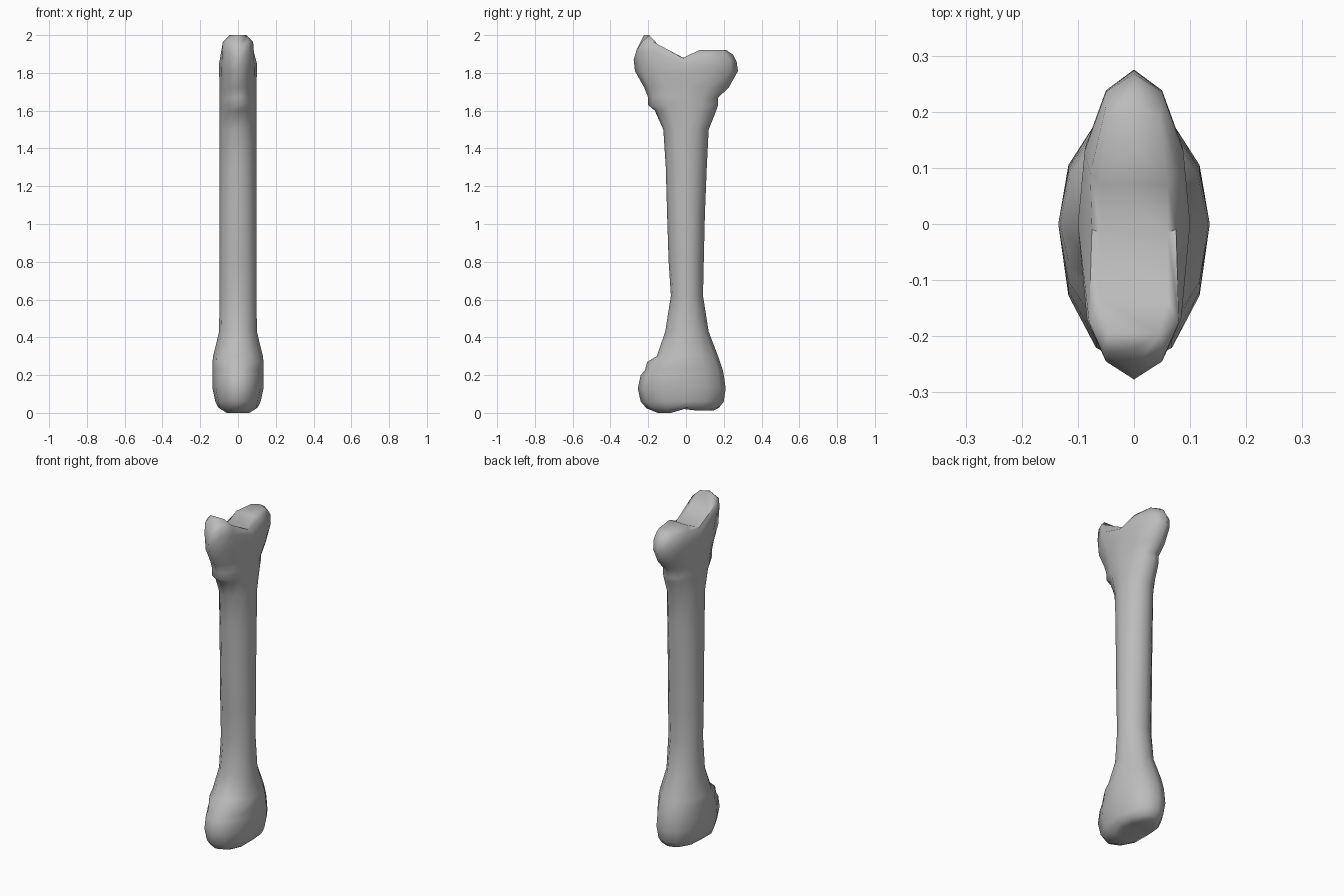
import bpy, bmesh, math

N = 12  # sides around the shaft

# Elliptical sections: height, front depth, back depth, half width
SECTIONS = [
    (0.06, 0.24, 0.20, 0.120), (0.13, 0.255, 0.21, 0.135),
    (0.20, 0.24, 0.20, 0.135), (0.225, 0.218, 0.195, 0.135),
    (0.27, 0.205, 0.18, 0.135), (0.30, 0.155, 0.17, 0.132),
    (0.43, 0.11, 0.12, 0.10), (0.62, 0.08, 0.09, 0.098),
    (0.80, 0.092, 0.094, 0.098), (1.05, 0.10, 0.10, 0.098),
    (1.30, 0.107, 0.11, 0.098), (1.50, 0.12, 0.12, 0.098),
    (1.60, 0.165, 0.16, 0.098), (1.63, 0.20, 0.17, 0.098),
    (1.67, 0.20, 0.17, 0.098), (1.72, 0.22, 0.225, 0.098),
    (1.81, 0.27, 0.275, 0.10),
]

# Shaped end rims, seven stations from front to back: half width, y, z
BOTTOM_LOWER = [(0, -.15, .0), (.04, -.13, .0), (.06, -.08, .0), (.065, -.01, .02),
                (.06, .06, .012), (.04, .12, .012), (0, .145, .012)]
BOTTOM_EDGE = [(0, -.21, .025), (.055, -.18, .022), (.095, -.105, .022), (.105, -.01, .03),
               (.095, .085, .027), (.055, .15, .025), (0, .175, .027)]
TOP_EDGE = [(0, -.277, 1.87), (.05, -.245, 1.91), (.084, -.17, 1.91), (.10, 0, 1.85),
            (.088, .13, 1.865), (.05, .235, 1.865), (0, .268, 1.86)]
TOP_UPPER = [(0, -.262, 1.92), (.055, -.232, 1.965), (.08, -.175, 1.965), (.075, -.01, 1.875),
             (.078, .09, 1.90), (.05, .21, 1.90), (0, .25, 1.895)]
TOP_RIM = [(0, -.222, 2.0), (.045, -.195, 2.0), (.06, -.135, 1.935), (.06, -.015, 1.88),
           (.06, .07, 1.92), (.045, .19, 1.92), (0, .215, 1.92)]


def ellipse(z, front, back, width):
    """Half of an ellipse, as stations from front to back."""
    pts = []
    for i in range(7):
        a = math.pi * i / 6
        c = -math.cos(a)
        pts.append((width * math.sin(a), c * (front if c < 0 else back), z))
    return pts


def ring(bm, half):
    """Mirror seven stations into a closed ring."""
    pts = half + [(-x, y, z) for x, y, z in half[5:0:-1]]
    return [bm.verts.new(p) for p in pts]


def cap(bm, r, up):
    """Close an end with strips running across the bone."""
    for i in range(6):
        quad = [r[i], r[i + 1], r[(N - i - 1) % N], r[(N - i) % N]]
        face = list(dict.fromkeys(quad))
        bm.faces.new(face if up else face[::-1])


bm = bmesh.new()
halves = [BOTTOM_LOWER, BOTTOM_EDGE] + [ellipse(*s) for s in SECTIONS]
halves += [TOP_EDGE, TOP_UPPER, TOP_RIM]
rings = [ring(bm, h) for h in halves]
# Shaft and knuckle walls
for a, b in zip(rings, rings[1:]):
    for i in range(N):
        j = (i + 1) % N
        bm.faces.new((a[i], a[j], b[j], b[i]))
# Jointed ends
cap(bm, rings[0], False)
cap(bm, rings[-1], True)
bmesh.ops.recalc_face_normals(bm, faces=bm.faces)

mesh = bpy.data.meshes.new("bone")
bm.to_mesh(mesh)
bm.free()
mat = bpy.data.materials.new("bone grey")
mat.diffuse_color = (0.5, 0.5, 0.5, 1)
mesh.materials.append(mat)
bone = bpy.data.objects.new("bone", mesh)
bpy.context.collection.objects.link(bone)
bpy.context.view_layer.objects.active = bone
bone.select_set(True)
bpy.ops.object.shade_smooth_by_angle(angle=math.radians(65))
